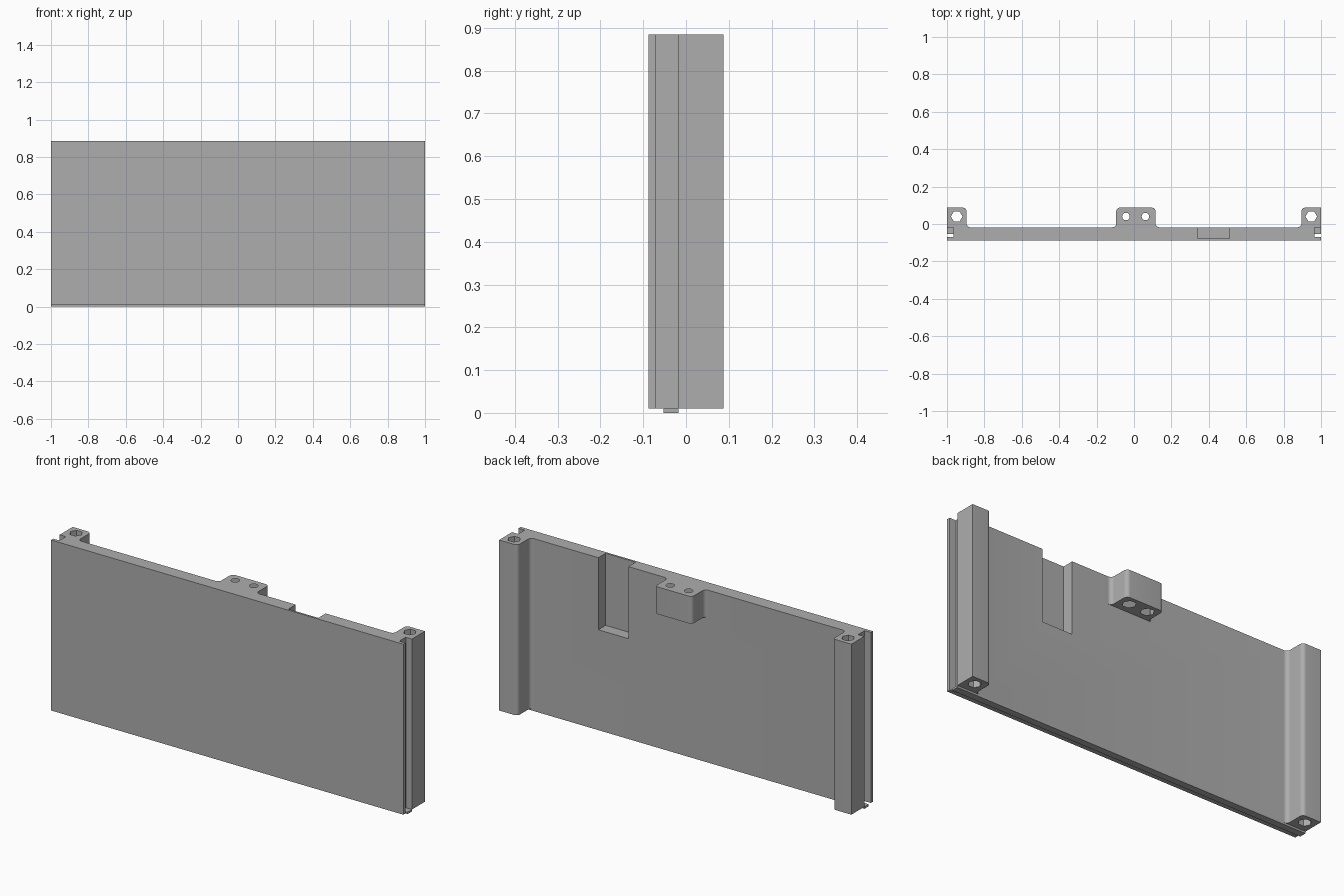
import bpy, bmesh, math
from mathutils import Vector

if "Cube" in bpy.data.objects:
    bpy.data.objects.remove(bpy.data.objects["Cube"], do_unlink=True)

grey = bpy.data.materials.new("plain grey")
grey.use_nodes = True
grey.diffuse_color = (0.42, 0.42, 0.42, 1)
grey.node_tree.nodes["Principled BSDF"].inputs["Base Color"].default_value = (0.42, 0.42, 0.42, 1)

FRONT, WALL, BACK = -0.0875, -0.0175, 0.0875
BASE, TOP = 0.01, 0.885
R = 0.02


def rounded(points, segments=8):
    """Outline from (x, y, radius) corners, with arcs where radius > 0."""
    out = []
    for i, (x, y, r) in enumerate(points):
        p = Vector((x, y))
        if r == 0:
            out.append(p)
            continue
        a = (Vector(points[i - 1][:2]) - p).normalized()
        b = (Vector(points[(i + 1) % len(points)][:2]) - p).normalized()
        centre = p + (a + b) * r
        for k in range(segments + 1):
            t = k / segments * math.pi / 2
            out.append(centre - b * r * math.cos(t) - a * r * math.sin(t))
    return out


def prism(name, outline, z0, z1):
    bm = bmesh.new()
    face = bm.faces.new([bm.verts.new((p[0], p[1], z0)) for p in outline])
    ext = bmesh.ops.extrude_face_region(bm, geom=[face])
    verts = [v for v in ext["geom"] if isinstance(v, bmesh.types.BMVert)]
    bmesh.ops.translate(bm, verts=verts, vec=(0, 0, z1 - z0))
    bmesh.ops.recalc_face_normals(bm, faces=bm.faces)
    mesh = bpy.data.meshes.new(name)
    bm.to_mesh(mesh)
    bm.free()
    mesh.materials.append(grey)
    obj = bpy.data.objects.new(name, mesh)
    bpy.context.collection.objects.link(obj)
    return obj


def box(name, x0, x1, y0, y1, z0, z1):
    return prism(name, [(x0, y0), (x1, y0), (x1, y1), (x0, y1)], z0, z1)


def ngon(x, y, r, n):
    return [(x + r * math.cos(math.tau * i / n), y + r * math.sin(math.tau * i / n)) for i in range(n)]


def select(obj):
    bpy.ops.object.select_all(action="DESELECT")
    obj.select_set(True)
    bpy.context.view_layer.objects.active = obj


def cut(obj, cutter):
    cutter.hide_render = True
    mod = obj.modifiers.new("cut", "BOOLEAN")
    mod.operation = "DIFFERENCE"
    mod.solver = "EXACT"
    mod.object = cutter
    select(obj)
    bpy.ops.object.modifier_apply(modifier=mod.name)
    bpy.data.objects.remove(cutter, do_unlink=True)


# Wall panel with side slots and corner posts, as one mirrored profile
half = [(1, FRONT, 0), (1, -0.07, 0), (0.965, -0.07, 0), (0.965, WALL, 0), (1, WALL, 0),
        (1, BACK, 0), (0.895, BACK, R), (0.895, WALL, R)]
profile = half + [(-x, y, r) for x, y, r in reversed(half)]
panel = prism("wall_panel", rounded(profile), BASE, TOP)

# Hexagonal bolt channels through the posts
for side in (-1, 1):
    cut(panel, prism("post_hole", ngon(side * 0.948, 0.04, 0.031, 6), -0.1, 1))

# Recess in the back, open at the top
cut(panel, box("recess", 0.34, 0.51, -0.077, 0.05, 0.515, 1))

# Middle mounting block with flared sides
block = prism("mounting_block", rounded([
    (-0.135, WALL, 0), (-0.095, WALL, R), (-0.095, BACK, R),
    (0.115, BACK, R), (0.115, WALL, R), (0.155, WALL, 0)]), 0.745, TOP)

# Round holes with hexagonal nut pockets underneath
for x in (-0.043, 0.061):
    cut(block, prism("bolt_hole", ngon(x, 0.04, 0.02, 24), 0.6, 1))
    cut(block, prism("nut_pocket", ngon(x, 0.04, 0.031, 6), 0.6, 0.82))

# Locating tongue under the panel
tongue = box("bottom_tongue", -1, 1, -0.053, WALL, 0, BASE)

for obj in (panel, block, tongue):
    select(obj)
    bpy.ops.object.shade_smooth_by_angle(angle=math.radians(30))
